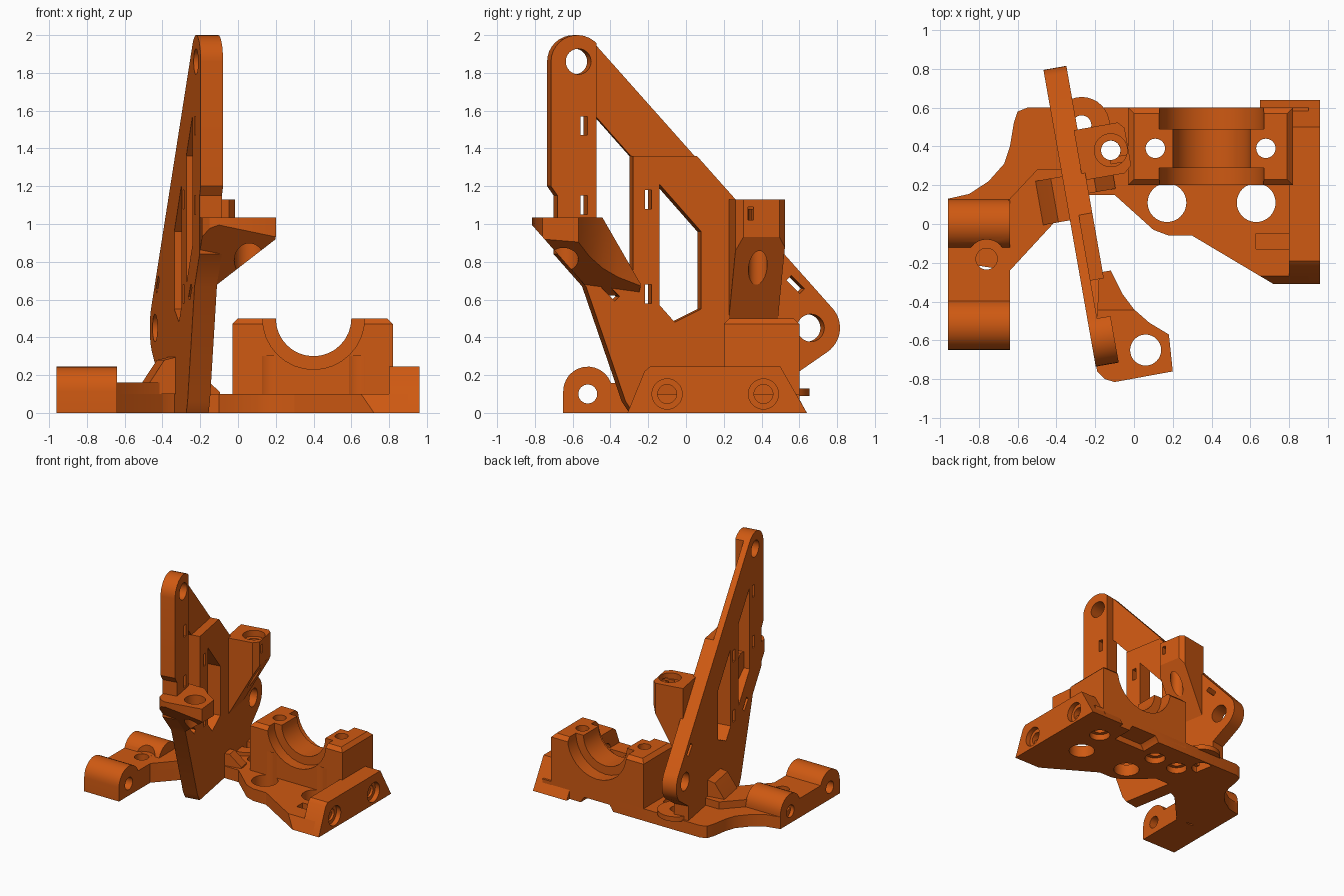
import bpy, bmesh, math
from mathutils import Matrix, Vector

if "Cube" in bpy.data.objects:
    bpy.data.objects.remove(bpy.data.objects["Cube"])

orange = bpy.data.materials.new("orange plastic")
orange.diffuse_color = (0.62, 0.10, 0.006, 1)
orange.use_nodes = True
orange.node_tree.nodes["Principled BSDF"].inputs["Base Color"].default_value = orange.diffuse_color

# Frame of the upright plate: turned 10 degrees about z
PLATE = Matrix.Translation((-0.266, 0, 0)) @ Matrix.Rotation(math.radians(10), 4, 'Z')


def arc(cx, cy, r, a0, a1, n=12):
    return [(cx + r * math.cos(math.radians(a0 + (a1 - a0) * i / n)),
             cy + r * math.sin(math.radians(a0 + (a1 - a0) * i / n))) for i in range(n + 1)]


def prism(name, axis, pts, a, b, frame=None):
    """Extrude a 2D outline along an axis from a to b."""
    place = {'x': lambda p, t: (t, p[0], p[1]),
             'y': lambda p, t: (p[0], t, p[1]),
             'z': lambda p, t: (p[0], p[1], t)}[axis]
    bm = bmesh.new()
    lo = [bm.verts.new(place(p, a)) for p in pts]
    hi = [bm.verts.new(place(p, b)) for p in pts]
    bm.faces.new(lo)
    bm.faces.new(hi)
    for i in range(len(pts)):
        j = (i + 1) % len(pts)
        bm.faces.new((lo[i], lo[j], hi[j], hi[i]))
    bmesh.ops.recalc_face_normals(bm, faces=bm.faces[:])
    me = bpy.data.meshes.new(name)
    if frame:
        bm.transform(frame)
    bm.to_mesh(me)
    bm.free()
    me.materials.append(orange)
    ob = bpy.data.objects.new(name, me)
    bpy.context.collection.objects.link(ob)
    return ob


def rod(axis, cx, cy, r, a, b, frame=None):
    return prism("cutter", axis, arc(cx, cy, r, 0, 360, 32)[:-1], a, b, frame)


def box(axis, x0, x1, y0, y1, a, b, frame=None):
    return prism("cutter", axis, [(x0, y0), (x1, y0), (x1, y1), (x0, y1)], a, b, frame)


def cut(ob, *cutters):
    """Subtract cutters from a part and discard them."""
    bpy.context.view_layer.objects.active = ob
    for c in cutters:
        m = ob.modifiers.new("cut", 'BOOLEAN')
        m.operation, m.solver, m.object = 'DIFFERENCE', 'EXACT', c
        bpy.ops.object.modifier_apply(modifier=m.name)
        bpy.data.objects.remove(c)


def trim(ob, co, no, frame=None):
    """Slice away the side the normal points to."""
    co, no = Vector(co), Vector(no).normalized()
    if frame:
        co, no = frame @ co, frame.to_3x3() @ no
    bm = bmesh.new()
    bm.from_mesh(ob.data)
    res = bmesh.ops.bisect_plane(bm, geom=bm.verts[:] + bm.edges[:] + bm.faces[:],
                                 plane_co=co, plane_no=no, clear_outer=True)
    edges = [e for e in res['geom_cut'] if isinstance(e, bmesh.types.BMEdge)]
    bmesh.ops.edgenet_fill(bm, edges=edges)
    bmesh.ops.recalc_face_normals(bm, faces=bm.faces[:])
    bm.to_mesh(ob.data)
    bm.free()


# Base slab
sweep = [(-0.96, 0.13), (-0.85, 0.155), (-0.75, 0.22), (-0.67, 0.31), (-0.64, 0.40)]
base = prism("base_slab", 'z', [
    (0.9, 0.6), (0.9, -0.31), (0.72, -0.31), (0.30, -0.06), (0.18, -0.06), (0.10, -0.03),
    (-0.10, 0.15), (-0.25, 0.15), (-0.40, 0.02), (-0.64, -0.24), (-0.90, -0.2)] + sweep +
    [(-0.62, 0.52), (-0.60, 0.58), (-0.55, 0.60)], 0, 0.1)
trim(base, (0, -0.31, 0), (0, -0.22, 0.09))
cut(base, *[rod('z', x, 0.11, 0.1, -0.1, 0.3) for x in (0.17, 0.63)])
for x, y in ((0.11, 0.39), (0.68, 0.39), (-0.12, 0.38), (-0.27, 0.51)):
    cut(base, rod('z', x, y, 0.05, -0.1, 0.3), rod('z', x, y, 0.08, -0.1, 0.05))
cut(base, rod('y', 0.4, -0.06, 0.16, 0.42, 0.8), box('z', 0.63, 0.85, -0.13, -0.05, 0.05, 0.2))

# Raised arm toward the left block
prism("left_arm", 'z', [(-0.70, 0.11), (-0.65, 0.12), (-0.50, 0.28), (-0.32, 0.28),
                        (-0.32, 0.06), (-0.40, 0.02), (-0.64, -0.24), (-0.70, -0.2)], 0, 0.16)

# Left rod clamp block with two rounded humps
clamp = prism("left_rod_block", 'x', [(0.13, 0)] + arc(0, 0.115, 0.13, 0, 160) +
              arc(-0.52, 0.115, 0.13, 20, 180) + [(-0.65, 0)], -0.96, -0.64)
cut(clamp, rod('x', -0.52, 0.1, 0.05, -1.2, -0.4), rod('x', 0, 0.1, 0.05, -1.2, -0.4),
    rod('z', -0.76, -0.18, 0.055, -0.1, 0.4), rod('z', -0.76, -0.18, 0.1, 0.16, 0.4))

# Right rod block, wedge sided, with counterbored holes
right = prism("right_rod_block", 'x', [(-0.31, 0), (0.64, 0), (0.50, 0.245), (-0.19, 0.245),
                                       (-0.22, 0.22)], 0.80, 0.96)
for y in (-0.1, 0.41):
    cut(right, rod('x', y, 0.1, 0.05, 0.5, 1.2), rod('x', y, 0.1, 0.08, 0.92, 1.2))
prism("rear_flange", 'x', [(0.5, 0), (0.64, 0), (0.585, 0.1), (0.5, 0.1)], 0.65, 0.81)

# Bearing cradle
cradle = prism("bearing_cradle", 'x', [(0.20, 0.05), (0.60, 0.05), (0.60, 0.47), (0.57, 0.5),
                                       (0.23, 0.5), (0.20, 0.47)], -0.03, 0.82)
for x, s in ((-0.03, -1), (0.82, 1)):
    trim(cradle, (x, 0, 0.47), (s, 0, 1))
cut(cradle, rod('y', 0.4, 0.5, 0.2, 0, 1), rod('y', 0.4, 0.5, 0.27, 0, 0.29),
    rod('y', 0.4, 0.5, 0.27, 0.49, 1))
for x in (0.11, 0.68):
    cut(cradle, rod('z', x, 0.39, 0.05, -0.1, 0.8), rod('z', x, 0.39, 0.08, -0.1, 0.06))
cut(cradle, *[rod('z', x, 0.11, 0.1, -0.1, 0.3) for x in (0.17, 0.63)])

# Upright plate with two windows and pivot eyes
K = 1 / math.cos(math.radians(10))


def along(pts):
    return [((y - 0.01) * K, z) for y, z in pts]


plate = prism("upright_plate", 'x', along(
    [(-0.28, 0), (-0.32, 0.06), (-0.53, 0.67), (-0.68, 0.84), (-0.68, 1.15), (-0.715, 1.2)] +
    arc(-0.575, 1.86, 0.14, 180, 41) + arc(0.66, 0.45, 0.155, 41, -55) +
    [(0.60, 0.22), (0.60, 0)]), -0.06, 0.06, PLATE)
window_a = along([(-0.475, 1.58), (-0.28, 1.36), (-0.28, 0.68), (-0.475, 0.90)])
window_b = along([(-0.14, 1.21), (0.08, 0.96), (0.08, 0.55), (-0.06, 0.48), (-0.14, 0.57)])
relief = along([(-0.475, 1.36), (1, 1.36), (1, 2.5), (-0.475, 2.5)])
cut(plate, prism("cutter", 'x', window_a, -0.3, 0.3, PLATE),
    prism("cutter", 'x', window_b, -0.3, 0.3, PLATE),
    prism("cutter", 'x', relief, -0.01, 0.3, PLATE))
for (y, z), r in zip(along([(-0.57, 1.86), (0.66, 0.45)]), (0.068, 0.073)):
    cut(plate, rod('x', y, z, r, -0.3, 0.3, PLATE))

# Tie slots through the plate: position and tilt
for y, z, tilt in ((-0.54, 1.52, 0), (-0.54, 1.1, 0), (-0.2, 1.13, 0), (-0.2, 0.63, 0),
                   (-0.4, 0.64, 45), (0.58, 0.68, 45)):
    c, s = math.cos(math.radians(tilt)), math.sin(math.radians(tilt))
    slot = [(y + c * u - s * v, z + s * u + c * v)
            for u, v in ((-0.018, -0.05), (0.018, -0.05), (0.018, 0.05), (-0.018, 0.05))]
    cut(plate, prism("cutter", 'x', along(slot), -0.3, 0.3, PLATE))

# Screw tower beside the plate, tapering down into it
tower = prism("screw_tower", 'z', [(0.04, 0.22), (0.26, 0.22), (0.30, 0.255), (0.30, 0.45),
                                   (0.27, 0.484), (0.04, 0.484)], 0.45, 1.13, PLATE)
trim(tower, (0.30, 0, 0.93), (0.43, 0, -0.24), PLATE)
cut(tower, rod('z', 0.21, 0.349, 0.05, 0.3, 1.3, PLATE),
    rod('z', 0.21, 0.349, 0.085, 1.08, 1.3, PLATE),
    box('x', 0.28, 0.31, 1.02, 1.09, 0.2, 0.5, PLATE))

# Front bracket with undercut sides
bracket = prism("front_bracket", 'z', [
    (-0.20, -0.70), (-0.19, -0.76), (-0.15, -0.80), (-0.10, -0.815), (0.20, -0.76),
    (0.18, -0.57), (0.08, -0.51), (0.0, -0.44), (-0.06, -0.36), (-0.12, -0.24),
    (-0.18, -0.25)], 0.6, 1.035)
trim(bracket, (0.20, 0, 0.92), (0.24, 0, -0.31))
trim(bracket, (0, -0.82, 1.0), (0, -0.33, -0.29))
trim(bracket, (0, -0.44, 1.03), (0, 0.33, 0.19))
cut(bracket, rod('z', 0.06, -0.65, 0.08, 0.3, 1.3))

# Gussets between plate and base, and the rear screw boss
prism("left_gusset", 'y', [(-0.23, 0.1), (-0.20, 0.16), (-0.12, 0.28), (-0.04, 0.30),
                           (-0.04, 0.1)], 0.03, 0.26, PLATE)
prism("right_gusset", 'y', [(0.04, 0.05), (0.20, 0.05), (0.20, 0.11), (0.10, 0.2),
                            (0.04, 0.2)], 0.15, 0.24, PLATE)
boss = prism("rear_screw_boss", 'z', arc(-0.27, 0.51, 0.145, 0, 360, 32)[:-1], 0.09, 0.13)
cut(boss, rod('z', -0.27, 0.51, 0.05, 0, 0.3))

# Smooth curved walls, sharp edges kept
bpy.ops.object.select_all(action='DESELECT')
for ob in bpy.context.scene.objects:
    ob.select_set(True)
    bpy.context.view_layer.objects.active = ob
bpy.ops.object.shade_smooth_by_angle(angle=math.radians(28))
